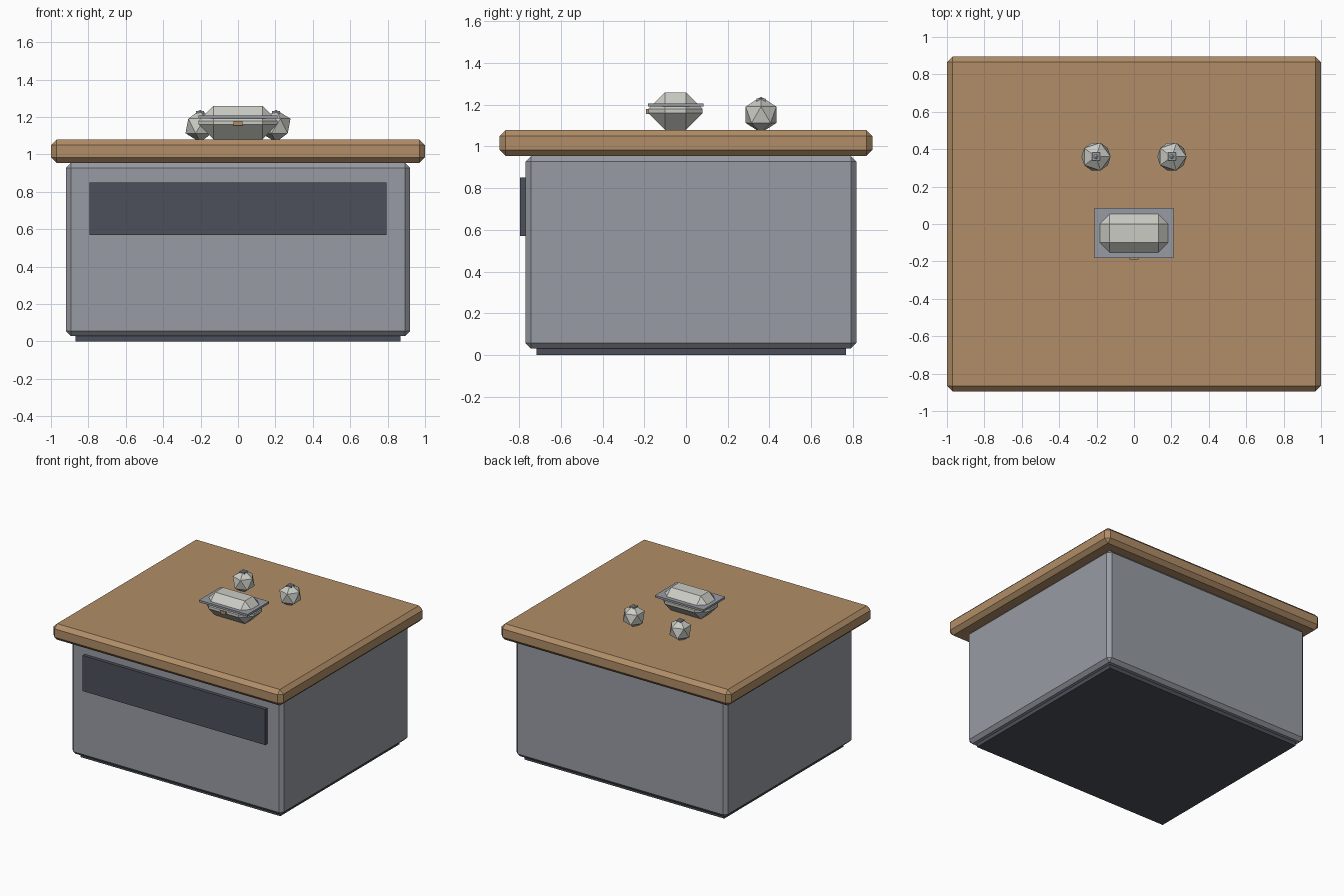
import bpy

if "Cube" in bpy.data.objects:
    bpy.data.objects.remove(bpy.data.objects["Cube"])


def material(name, color):
    m = bpy.data.materials.new(name)
    m.diffuse_color = (*color, 1.0)
    m.use_nodes = True
    m.node_tree.nodes["Principled BSDF"].inputs["Base Color"].default_value = m.diffuse_color
    return m


wood = material("warm wood", (0.434, 0.267, 0.136))
grey = material("blue grey", (0.314, 0.330, 0.370))
dark = material("dark slate", (0.072, 0.080, 0.102))
ivory = material("pale ivory", (0.60, 0.60, 0.56))


def box(name, x, y, z, mat, bevel=0.0):
    """Box from (min, max) ranges, with an optional chamfer on every edge."""
    bpy.ops.mesh.primitive_cube_add(size=1, location=[sum(r) / 2 for r in (x, y, z)])
    ob = bpy.context.object
    ob.name = name
    ob.scale = [r[1] - r[0] for r in (x, y, z)]
    bpy.ops.object.transform_apply(location=False, rotation=False, scale=True)
    ob.data.materials.append(mat)
    if bevel:
        mod = ob.modifiers.new("chamfer", 'BEVEL')
        mod.width = bevel
        mod.segments = 1
        mod.limit_method = 'NONE'
    return ob


# Cabinet: plinth, body, drawer front and worktop
box("plinth", (-0.87, 0.87), (-0.717, 0.767), (0.0, 0.06), dark)
box("cabinet_body", (-0.92, 0.92), (-0.77, 0.817), (0.03, 0.954), grey, 0.026)
box("drawer_front", (-0.795, 0.795), (-0.797, -0.76), (0.57, 0.85), dark)
box("worktop", (-1.0, 1.0), (-0.895, 0.895), (0.954, 1.08), wood, 0.03)

# Faceted dish with a flat rim and a small latch
box("dish", (-0.21, 0.21), (-0.18, 0.08), (1.08, 1.26), ivory, 0.08)
box("dish_rim", (-0.212, 0.212), (-0.183, 0.085), (1.191, 1.207), grey)
box("dish_latch", (-0.025, 0.025), (-0.191, -0.17), (1.155, 1.18), wood)

# Pair of faceted shakers with small caps
for side, sx in (("left", -0.203), ("right", 0.203)):
    bpy.ops.mesh.primitive_ico_sphere_add(subdivisions=1, radius=0.087,
                                          location=(sx, 0.36, 1.152))
    shaker = bpy.context.object
    shaker.name = side + "_shaker"
    shaker.data.materials.append(ivory)
    box(side + "_shaker_cap", (sx - 0.021, sx + 0.021), (0.339, 0.381),
        (1.21, 1.231), grey)
